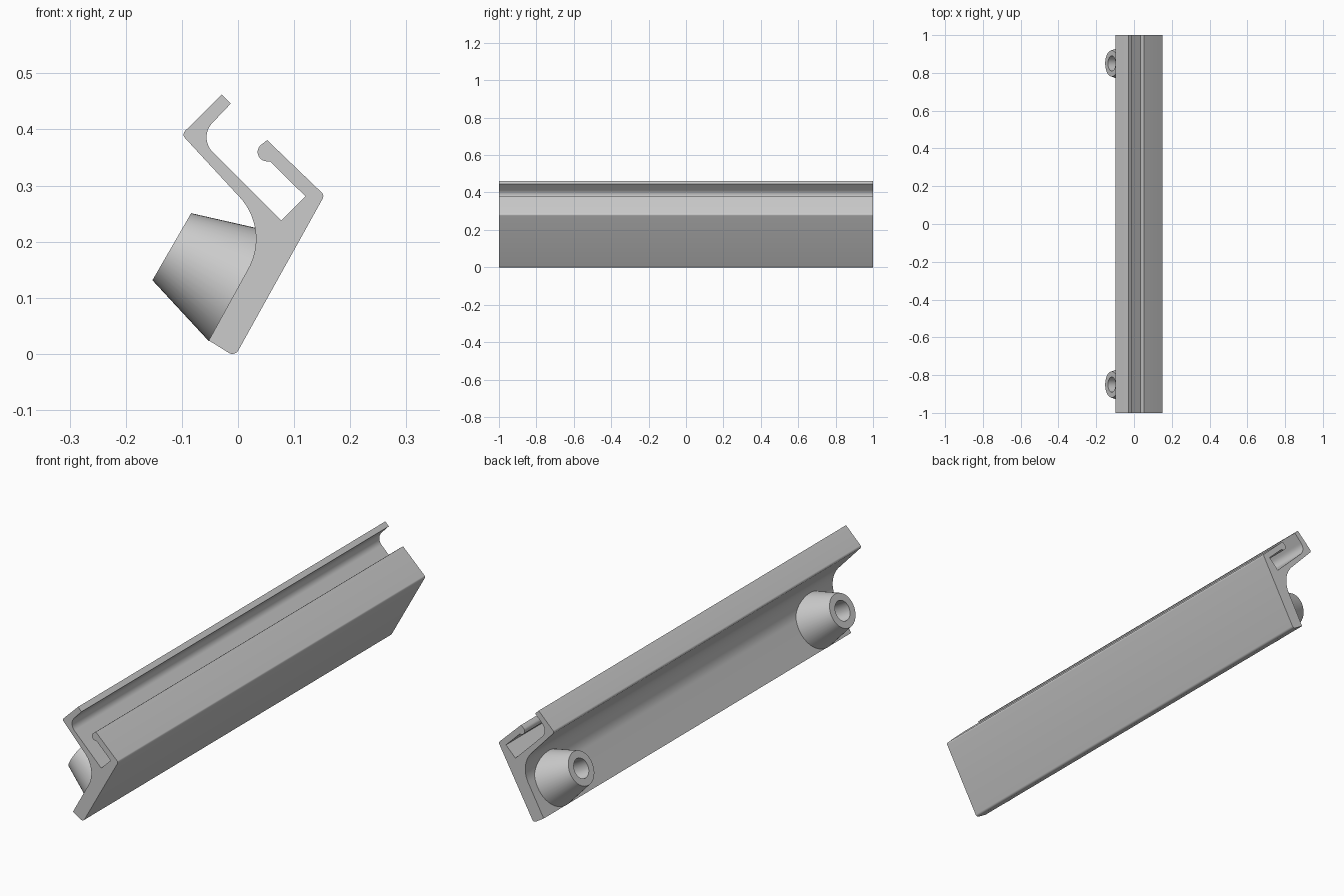
import bpy
import bmesh
from math import sin, cos, radians, tau
from mathutils import Matrix

cube = bpy.data.objects.get("Cube")
if cube:
    bpy.data.objects.remove(cube, do_unlink=True)

grey = bpy.data.materials.new("plain grey")
grey.use_nodes = True
grey.diffuse_color = (0.6, 0.6, 0.6, 1)
grey.node_tree.nodes["Principled BSDF"].inputs["Base Color"].default_value = (0.6, 0.6, 0.6, 1)


def finish(bm, name):
    """Turn a bmesh into a shaded, coloured object."""
    bmesh.ops.recalc_face_normals(bm, faces=bm.faces)
    mesh = bpy.data.meshes.new(name)
    bm.to_mesh(mesh)
    bm.free()
    mesh.materials.append(grey)
    obj = bpy.data.objects.new(name, mesh)
    bpy.context.collection.objects.link(obj)
    bpy.ops.object.select_all(action="DESELECT")
    obj.select_set(True)
    bpy.context.view_layer.objects.active = obj
    bpy.ops.object.shade_smooth_by_angle(angle=radians(25))
    return obj


def arc(cx, cz, r, start, end, steps=8):
    angles = [radians(start + (end - start) * i / steps) for i in range(steps + 1)]
    return [(cx + r * cos(a), cz + r * sin(a)) for a in angles]


def extrude_profile(name, points, half_length):
    bm = bmesh.new()
    face = bm.faces.new([bm.verts.new((x, -half_length, z)) for x, z in points])
    result = bmesh.ops.extrude_face_region(bm, geom=[face], use_keep_orig=True)
    moved = [v for v in result["geom"] if isinstance(v, bmesh.types.BMVert)]
    bmesh.ops.translate(bm, verts=moved, vec=(0, 2 * half_length, 0))
    return finish(bm, name)


def lathe(name, profile, matrix, sides=48):
    """Revolve (radius, height) pairs, capping both ends."""
    bm = bmesh.new()
    rings = [[bm.verts.new((r * cos(tau * i / sides), r * sin(tau * i / sides), h))
              for i in range(sides)] for r, h in profile]
    for a, b in zip(rings, rings[1:]):
        for i in range(sides):
            j = (i + 1) % sides
            bm.faces.new((a[i], a[j], b[j], b[i]))
    bm.faces.new(rings[0])
    bm.faces.new(rings[-1])
    bm.transform(matrix)
    return finish(bm, name)


# Rail: back plate with a slanted, lipped channel on top
outline = (
    [(-0.052, 0.024)]
    + arc(-0.010, 0.012, 0.012, 240, 330)          # rounded foot
    + arc(0.143, 0.281, 0.009, -30, 45)            # outer shoulder
    + [(0.052, 0.381)]
    + arc(0.052, 0.360, 0.017, 140, 270)           # hooked lip
    + [(0.057, 0.343), (0.12, 0.281), (0.077, 0.238)]
    + arc(-0.019, 0.386, 0.037, 225, 135, 12)      # inner bend
    + [(-0.013, 0.446), (-0.029, 0.462)]
    + arc(-0.088, 0.391, 0.009, 135, 225)          # outer bend
    + arc(-0.078, 0.205, 0.11, 45, -30, 20)        # fillet under the arm
)
extrude_profile("channel_rail", outline, 1.0)

# Tapered mounting bosses with blind holes, one near each end
boss = [(0.113, 0.142), (0.069, 0), (0.04, 0), (0.04, 0.13)]
for name, y in (("front_boss", -0.85), ("rear_boss", 0.85)):
    place = Matrix.Translation((-0.118, y, 0.191)) @ Matrix.Rotation(radians(120), 4, "Y")
    lathe(name, boss, place)
